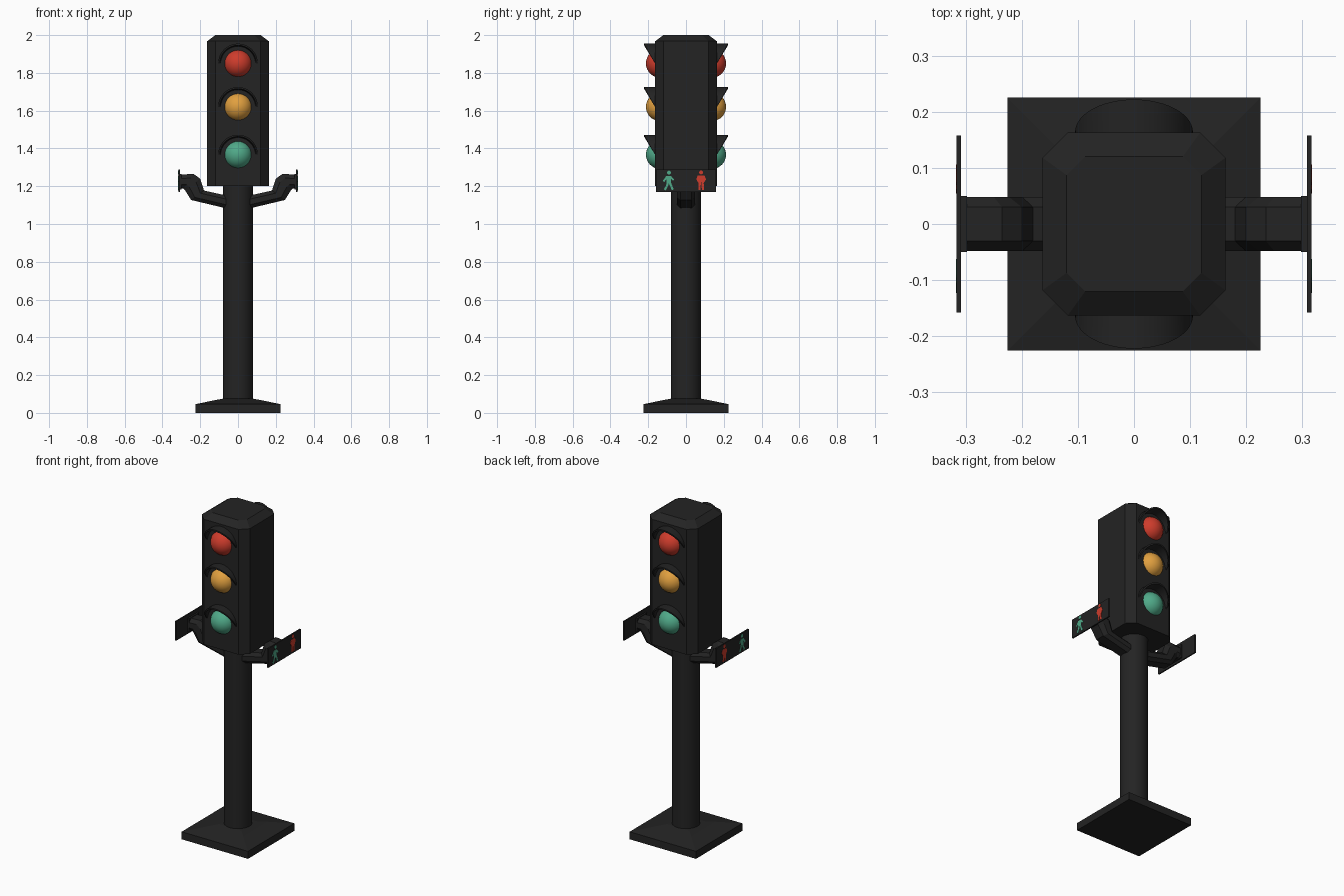
import bpy, bmesh, math
from mathutils import Vector, Matrix

if "Cube" in bpy.data.objects:
    bpy.data.objects.remove(bpy.data.objects["Cube"])


def material(name, rgb):
    m = bpy.data.materials.new(name)
    m.diffuse_color = (*rgb, 1)
    m.use_nodes = True
    m.node_tree.nodes["Principled BSDF"].inputs["Base Color"].default_value = m.diffuse_color
    return m


BLACK = material("black", (0.017, 0.017, 0.017))
RED = material("red", (0.62, 0.045, 0.025))
AMBER = material("amber", (0.75, 0.35, 0.05))
GREEN = material("green", (0.08, 0.40, 0.25))


def finish(name, bm, mat, angle=None):
    bmesh.ops.recalc_face_normals(bm, faces=bm.faces)
    me = bpy.data.meshes.new(name)
    bm.to_mesh(me)
    bm.free()
    me.materials.append(mat)
    ob = bpy.data.objects.new(name, me)
    bpy.context.collection.objects.link(ob)
    if angle:
        bpy.ops.object.select_all(action='DESELECT')
        ob.select_set(True)
        bpy.context.view_layer.objects.active = ob
        bpy.ops.object.shade_smooth_by_angle(angle=math.radians(angle))
    return ob


def loft(name, rings, mat, angle=None, closed=False):
    """Skin equal-length rings; cap the ends, or join last to first."""
    bm = bmesh.new()
    vs = [[bm.verts.new(p) for p in r] for r in rings]
    n = len(vs[0])
    pairs = list(zip(vs, vs[1:]))
    for a, b in pairs:
        for i in range(n):
            j = (i + 1) % n
            bm.faces.new((a[i], a[j], b[j], b[i]))
    bm.faces.new(vs[0])
    bm.faces.new(vs[-1])
    return finish(name, bm, mat, angle)


def square(h, z, c=0.0):
    """Square ring with half size h and corner cut c."""
    pts = []
    for sx, sy in ((1, 1), (-1, 1), (-1, -1), (1, -1)):
        if c == 0:
            pts.append((sx * h, sy * h, z))
        else:
            pair = [(sx * h, sy * (h - c), z), (sx * (h - c), sy * h, z)]
            pts += pair if sx * sy > 0 else pair[::-1]
    return pts


def circle(r, z, n=32):
    return [(r * math.cos(2 * math.pi * i / n), r * math.sin(2 * math.pi * i / n), z) for i in range(n)]


# base, pole and lamp housing
loft("base_plate", [square(0.225, 0), square(0.225, 0.046), square(0.12, 0.068), square(0.075, 0.076)], BLACK)
loft("pole", [circle(0.079, 0.05), circle(0.079, 1.21)], BLACK, 40)
loft("housing", [square(0.163, 1.2, 0.045), square(0.163, 1.968, 0.045), square(0.12, 2.0, 0.033)], BLACK)


# lamps with hoods, front and back
def lens(name, side, z, mat):
    bm = bmesh.new()
    bmesh.ops.create_uvsphere(bm, u_segments=32, v_segments=16, radius=0.075,
                              matrix=Matrix.Translation((0, side * 0.137, z)) @ Matrix.Rotation(math.pi / 2, 4, 'X'))
    bmesh.ops.bisect_plane(bm, geom=bm.verts[:] + bm.edges[:] + bm.faces[:], plane_co=(0, side * 0.155, z),
                           plane_no=(0, side, 0), clear_inner=True)
    finish(name, bm, mat, 60)


def hood(name, side, z):
    rings = []
    for i in range(25):
        a = math.pi * i / 24
        tip = 0.164 + 0.058 * math.sin(a)
        rings.append([(r * math.cos(a), side * y, z + r * math.sin(a))
                      for r, y in ((0.105, 0.158), (0.105, tip), (0.096, tip), (0.09, 0.158))])
    loft(name, rings, BLACK, 40)


for side, end in ((-1, "front"), (1, "back")):
    for z, colour, mat in ((1.85, "red", RED), (1.62, "amber", AMBER), (1.367, "green", GREEN)):
        lens(f"{colour}_lens_{end}", side, z, mat)
        hood(f"{colour}_hood_{end}", side, z)


# pedestrian signal arms: cross-sections given by a lower and an upper point
SECTIONS = [((0.05, 1.08), (0.05, 1.148)), ((0.248, 1.127), (0.18, 1.177)), ((0.28, 1.178), (0.2, 1.24)),
            ((0.288, 1.187), (0.235, 1.265)), ((0.302, 1.187), (0.298, 1.262))]
OUTLINE = [(0, -0.03), (0, 0.03), (0.28, 0.048), (0.72, 0.048), (1, 0.03), (1, -0.03), (0.72, -0.048), (0.28, -0.048)]


def box(name, lo, hi, mat):
    x = lo[0], hi[0]
    loft(name, [[(v, lo[1], lo[2]), (v, hi[1], lo[2]), (v, hi[1], hi[2]), (v, lo[1], hi[2])] for v in x], mat)


def figure(name, s, mat, y0, limbs, head):
    """Thin plate figure made of bars (y1, z1, y2, z2, half width) and a round head."""
    bm = bmesh.new()
    outlines = []
    for y1, z1, y2, z2, w in limbs:
        a, b = Vector((y1, z1)), Vector((y2, z2))
        d = (b - a).normalized() * w
        n = Vector((-d.y, d.x))
        outlines.append([a + n, a - n, b - n, b + n])
    outlines.append([Vector((head[0] + 0.0105 * math.cos(k * math.pi / 6), head[1] + 0.0105 * math.sin(k * math.pi / 6)))
                     for k in range(12)])
    for o in outlines:
        lay = [[bm.verts.new((s * x, y0 + p.x, p.y)) for p in o] for x in (0.314, 0.3175)]
        bm.faces.new(lay[0])
        bm.faces.new(lay[1])
        for i in range(len(o)):
            j = (i + 1) % len(o)
            bm.faces.new((lay[0][i], lay[0][j], lay[1][j], lay[1][i]))
    finish(name, bm, mat)


WALK = [(0, 1.255, 0, 1.222, 0.012), (-0.003, 1.226, -0.007, 1.205, 0.006), (-0.007, 1.206, -0.02, 1.181, 0.0055),
        (0.003, 1.226, 0.012, 1.205, 0.006), (0.012, 1.206, 0.022, 1.181, 0.0055),
        (-0.008, 1.252, -0.027, 1.225, 0.005), (0.008, 1.252, 0.026, 1.232, 0.005)]
STAND = [(0, 1.258, 0, 1.222, 0.014), (-0.007, 1.226, -0.009, 1.181, 0.006), (0.007, 1.226, 0.010, 1.181, 0.006),
         (-0.013, 1.256, -0.021, 1.235, 0.005), (0.013, 1.256, 0.021, 1.235, 0.005),
         (-0.021, 1.238, -0.010, 1.22, 0.005), (0.021, 1.238, 0.010, 1.22, 0.005)]

for s, tag in ((1, "right"), (-1, "left")):
    rings = [[(s * (a[0] + (b[0] - a[0]) * t), y, a[1] + (b[1] - a[1]) * t) for t, y in OUTLINE] for a, b in SECTIONS]
    loft(f"signal_arm_{tag}", rings, BLACK)
    box(f"arm_flange_{tag}", (s * 0.298, -0.05, 1.183), (s * 0.31, 0.05, 1.266), BLACK)
    box(f"sign_panel_{tag}", (s * 0.308, -0.158, 1.17), (s * 0.316, 0.158, 1.288), BLACK)
    figure(f"walk_figure_{tag}", s, GREEN, -0.092, WALK, (0.002, 1.272))
    figure(f"stop_figure_{tag}", s, RED, 0.08, STAND, (0, 1.273))
